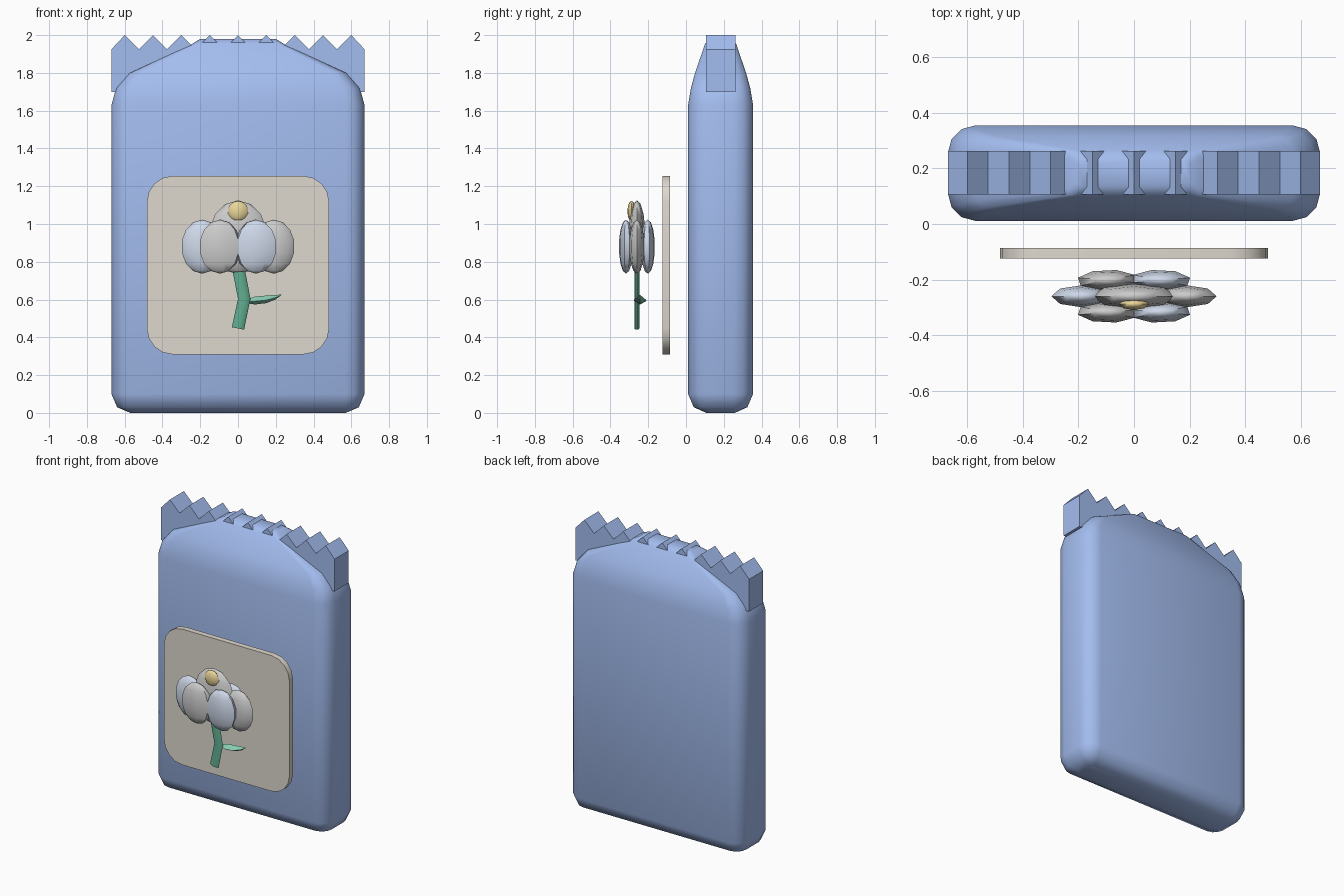
import bpy, bmesh, math
from mathutils import Matrix, Vector

if "Cube" in bpy.data.objects:
    bpy.data.objects.remove(bpy.data.objects["Cube"])


def material(name, rgb):
    m = bpy.data.materials.new(name)
    m.diffuse_color = (*rgb, 1)
    m.use_nodes = True
    m.node_tree.nodes["Principled BSDF"].inputs["Base Color"].default_value = m.diffuse_color
    return m


BLUE = material("packet_blue", (0.37, 0.51, 0.87))
CREAM = material("label_cream", (0.73, 0.69, 0.62))
WHITE = material("petal_white", (0.8, 0.8, 0.8))
PALE = material("petal_pale_blue", (0.62, 0.69, 0.82))
YELLOW = material("pollen_yellow", (0.82, 0.67, 0.32))
GREEN = material("stem_green", (0.12, 0.42, 0.28))
LEAF = material("leaf_green", (0.25, 0.62, 0.45))


def finish(name, bm, mat, angle=None):
    bmesh.ops.recalc_face_normals(bm, faces=bm.faces)
    me = bpy.data.meshes.new(name)
    bm.to_mesh(me)
    bm.free()
    ob = bpy.data.objects.new(name, me)
    bpy.context.collection.objects.link(ob)
    me.materials.append(mat)
    if angle:
        bpy.ops.object.select_all(action='DESELECT')
        ob.select_set(True)
        bpy.context.view_layer.objects.active = ob
        bpy.ops.object.shade_smooth_by_angle(angle=math.radians(angle))
    return ob


def loft(rings):
    bm = bmesh.new()
    loops = [[bm.verts.new(p) for p in ring] for ring in rings]
    n = len(loops[0])
    for a, b in zip(loops, loops[1:]):
        for i in range(n):
            j = (i + 1) % n
            bm.faces.new((a[i], a[j], b[j], b[i]))
    bm.faces.new(loops[0])
    bm.faces.new(loops[-1])
    return bm


def rounded_rect(hx, hy, r, seg):
    pts = []
    for k, (sx, sy) in enumerate(((1, 1), (-1, 1), (-1, -1), (1, -1))):
        for s in range(seg + 1):
            a = math.pi / 2 * (k + s / seg)
            pts.append((sx * (hx - r) + r * math.cos(a), sy * (hy - r) + r * math.sin(a)))
    return pts


def prism(profile, y0, y1):
    return loft([[(x, y, z) for x, z in profile] for y in (y0, y1)])


def ellipsoid(name, centre, size, mat, spin=0, squash=1):
    # spun about z first, then squashed in y
    bm = bmesh.new()
    m = (Matrix.Translation(centre) @ Matrix.Diagonal((1, squash, 1, 1))
         @ Matrix.Rotation(spin, 4, 'Z') @ Matrix.Diagonal((*size, 1)))
    bmesh.ops.create_uvsphere(bm, u_segments=8, v_segments=7, radius=1, matrix=m)
    return finish(name, bm, mat, 50)


# packet: rounded pouch narrowing to the sealed top (z, half x, half y, corner)
sections = [(0, .57, .075, .03), (.03, .64, .142, .075), (.1, .67, .172, .1),
            (1.63, .67, .172, .1), (1.72, .645, .157, .09), (1.80, .575, .135, .07),
            (1.955, .24, .082, .03), (1.98, .2, .05, .02)]
finish("packet", loft([[(x, y + .183, z) for x, y in rounded_rect(hx, hy, r, 3)]
                       for z, hx, hy, r in sections]), BLUE, 60)

# zigzag seal along the top
zigzag = [(-.67, 1.7), (-.67, 1.925)]
for i in range(9):
    x = -.6 + .15 * i
    zigzag.append((x, 2.0))
    zigzag.append((x + .075 if i < 8 else .67, 1.925))
zigzag.append((.67, 1.7))
finish("zigzag_seal", prism(zigzag, .107, .262), BLUE)

# label panel
panel = [(x, z + .782) for x, z in rounded_rect(.483, .473, .14, 4)]
finish("label_panel", prism(panel, -.125, -.086), CREAM, 40)

# flower: ring of six petals around a taller centre one, flattened in y
FY, SQ = -.26, .35
for i in range(6):
    a = math.radians(60 * i)
    c = (.19 * math.cos(a), FY + SQ * .19 * math.sin(a), .88)
    ellipsoid(f"petal_{i + 1}", c, (.11, .115, .143), PALE if i % 2 else WHITE, a, SQ)
ellipsoid("centre_petal", (0, FY, .93), (.155, .13, .195), WHITE, 0, SQ)
ellipsoid("pollen_centre", (0, -.288, 1.067), (.055, .022, .055), YELLOW)

# stem
rings = []
for x, z, tilt in ((0, .447, -.2), (.033, .605, 0), (-.005, .80, .2)):
    rot = Matrix.Rotation(-tilt, 3, 'Y')
    rings.append([Vector((x, FY, z)) + rot @ Vector((.033 * math.cos(t), .013 * math.sin(t), 0))
                  for t in (math.tau * k / 8 for k in range(8))])
finish("stem", loft(rings), GREEN, 40)

# leaf: pointed blade made of tapering diamond sections
blade = []
for x, z, w, h in ((.04, .59, .008, .008), (.09, .595, .03, .021), (.15, .601, .034, .02),
                   (.20, .613, .016, .012), (.23, .625, .001, .001)):
    blade.append([(x, -.243 - w, z - h * .2), (x, -.243, z + h),
                  (x, -.243 + w, z - h * .2), (x, -.243, z - h)])
finish("leaf", loft(blade), LEAF)
